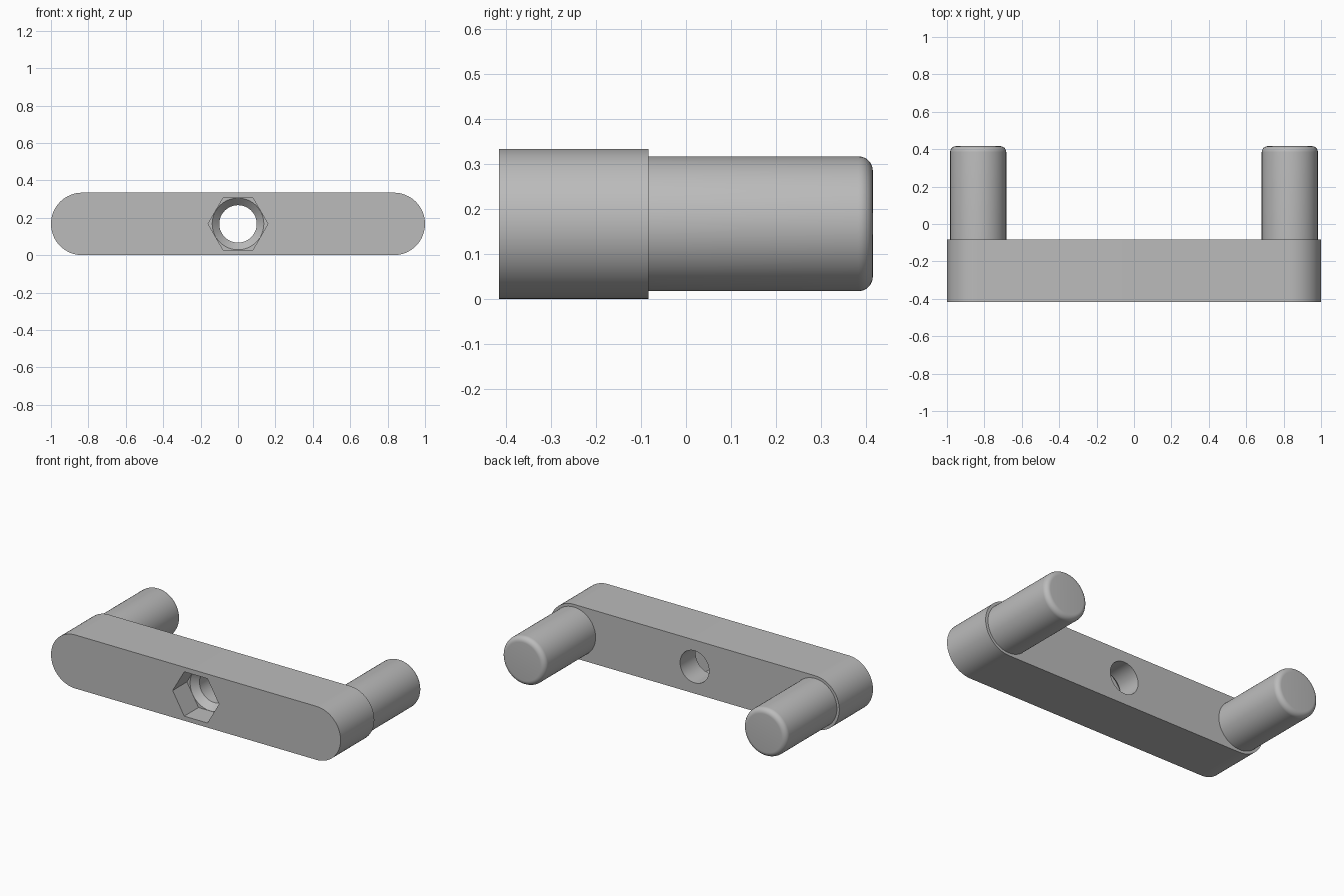
import bpy, bmesh
from math import sin, cos, pi

cube = bpy.data.objects.get("Cube")
if cube:
    bpy.data.objects.remove(cube, do_unlink=True)

HALF_H = 0.167          # bar end radius, also the height of every axis
PIN_X = 1 - HALF_H
FRONT, BACK, PIN_END = -0.416, -0.084, 0.416

grey = bpy.data.materials.new("satin_grey")
grey.use_nodes = True
colour = (0.5, 0.5, 0.5, 1)
grey.diffuse_color = colour
grey.node_tree.nodes["Principled BSDF"].inputs["Base Color"].default_value = colour


def finish(name, bm):
    bmesh.ops.recalc_face_normals(bm, faces=bm.faces)
    mesh = bpy.data.meshes.new(name)
    bm.to_mesh(mesh)
    bm.free()
    mesh.materials.append(grey)
    ob = bpy.data.objects.new(name, mesh)
    bpy.context.collection.objects.link(ob)
    return ob


def loft(name, rings):
    """Skin a list of closed rings and cap both ends."""
    bm = bmesh.new()
    loops = [[bm.verts.new(p) for p in ring] for ring in rings]
    for a, b in zip(loops, loops[1:]):
        for i in range(len(a)):
            j = (i + 1) % len(a)
            bm.faces.new((a[i], a[j], b[j], b[i]))
    bm.faces.new(loops[0])
    bm.faces.new(loops[-1])
    return finish(name, bm)


def lathe(name, profile, sides=64, x=0):
    """Turn (radius, y) points around an axis along y."""
    return loft(name, [[(x + r * cos(2 * pi * i / sides), y,
                         HALF_H + r * sin(2 * pi * i / sides))
                        for i in range(sides)] for r, y in profile])


def smooth(ob):
    bpy.ops.object.select_all(action='DESELECT')
    ob.select_set(True)
    bpy.context.view_layer.objects.active = ob
    bpy.ops.object.shade_smooth_by_angle(angle=pi / 6)


# Round-ended bar
outline = []
for side in (1, -1):
    for i in range(33):
        a = -pi / 2 + pi * i / 32
        outline.append((side * (PIN_X + HALF_H * cos(a)),
                        HALF_H + side * HALF_H * sin(a)))
bar = loft("bar", [[(x, y, z) for x, z in outline] for y in (FRONT, BACK)])

# Hexagonal nut pocket, tapering into a round through hole
floor = -0.275
cutters = [
    lathe("hex_cutter", [(0.16, FRONT - 0.1), (0.16, floor)], sides=6),
    lathe("hole_cutter", [(0.138, floor - 0.03), (0.138, floor),
                          (0.1, floor + 0.038), (0.1, BACK + 0.1)]),
]
bpy.context.view_layer.objects.active = bar
for cutter in cutters:
    cutter.hide_render = True
    mod = bar.modifiers.new(cutter.name, 'BOOLEAN')
    mod.operation = 'DIFFERENCE'
    mod.solver = 'EXACT'
    mod.object = cutter
    bpy.ops.object.modifier_apply(modifier=mod.name)
for cutter in cutters:
    bpy.data.objects.remove(cutter, do_unlink=True)
smooth(bar)

# Pins with rounded tips
R, FILLET = 0.15, 0.032
tip = [(R - FILLET + FILLET * cos(t * pi / 16), PIN_END - FILLET + FILLET * sin(t * pi / 16))
       for t in range(9)]
for name, side in (("left_pin", 1), ("right_pin", -1)):
    smooth(lathe(name, [(R, BACK - 0.004)] + tip, x=side * PIN_X))
